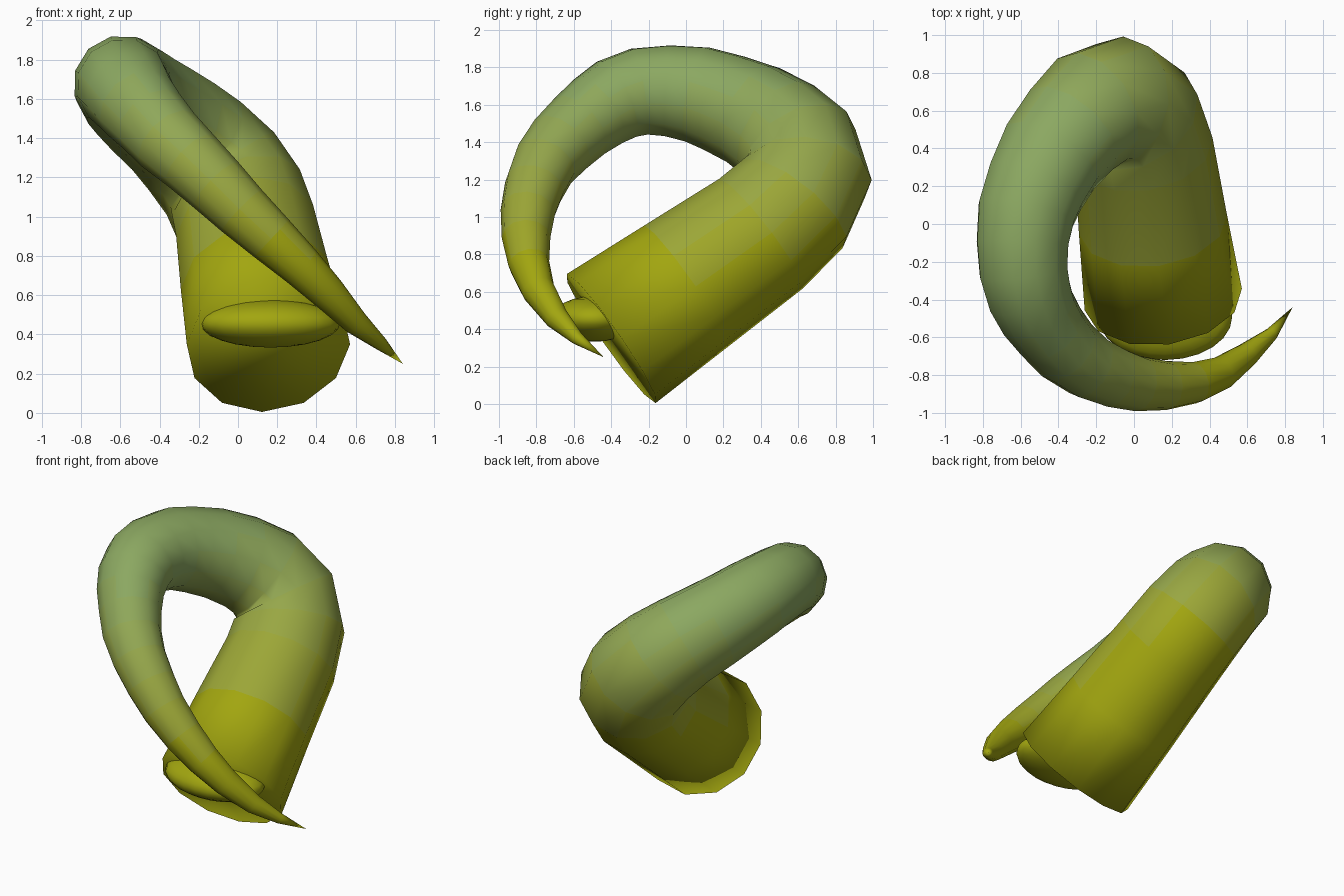
import bpy, bmesh, math
from mathutils import Vector

if "Cube" in bpy.data.objects:
    bpy.data.objects.remove(bpy.data.objects["Cube"])

SIDES = 12
# Centre line of the horn: x, y, z, radius
PATH = [
    (.155, -.40, .35, .42), (.10, .0, .63, .395), (.05, .4, .91, .37),
    (.0, .57, 1.07, .36), (-.09, .65, 1.22, .345), (-.22, .61, 1.36, .325),
    (-.33, .5, 1.46, .305), (-.44, .36, 1.545, .29), (-.52, .2, 1.61, .275),
    (-.57, .06, 1.655, .265), (-.59, -.1, 1.675, .25), (-.585, -.25, 1.67, .24),
    (-.555, -.37, 1.63, .23), (-.51, -.47, 1.565, .215), (-.44, -.57, 1.485, .2),
    (-.355, -.67, 1.39, .19), (-.24, -.755, 1.285, .175), (-.11, -.81, 1.16, .162),
    (.02, -.845, 1.03, .147), (.17, -.855, .89, .13), (.32, -.84, .75, .11),
    (.46, -.79, .61, .09), (.60, -.69, .46, .065), (.73, -.58, .35, .035),
]
TIP = Vector((.84, -.44, .25))

# Colour bands, from yellow-olive low down to grey-green at the top
LOW, HIGH, BANDS = (.36, .38, .005), (.26, .39, .12), 8
mats = []
for i in range(BANDS):
    t = i / (BANDS - 1)
    m = bpy.data.materials.new(f"olive_band_{i}")
    m.diffuse_color = [a + (b - a) * t for a, b in zip(LOW, HIGH)] + [1]
    m.use_nodes = True
    m.node_tree.nodes["Principled BSDF"].inputs["Base Color"].default_value = m.diffuse_color
    mats.append(m)


def finish(bm, name):
    """Turn a bmesh into a smooth object coloured by height."""
    bmesh.ops.recalc_face_normals(bm, faces=bm.faces)
    for f in bm.faces:
        f.smooth = True
        t = (f.calc_center_median().z - .7) / 1.1
        f.material_index = max(0, min(BANDS - 1, int(t * BANDS)))
    me = bpy.data.meshes.new(name)
    bm.to_mesh(me)
    bm.free()
    for m in mats:
        me.materials.append(m)
    ob = bpy.data.objects.new(name, me)
    bpy.context.collection.objects.link(ob)
    return ob


# Curling horn: rings swept along the centre line, tapering to a point
bm = bmesh.new()
pts = [Vector(p[:3]) for p in PATH] + [TIP]
rings, side, prev = [], Vector((0, 0, -1)), None
for i, p in enumerate(PATH):
    tan = (pts[i + 1] - pts[max(i - 1, 0)]).normalized()
    if prev:
        side = prev.rotation_difference(tan) @ side
    side = (side - tan * side.dot(tan)).normalized()
    up, prev = tan.cross(side), tan
    rings.append([bm.verts.new(pts[i] + p[3] * (side * math.cos(a) + up * math.sin(a)))
                  for a in (2 * math.pi * k / SIDES for k in range(SIDES))])
for a, b in zip(rings, rings[1:]):
    for k in range(SIDES):
        j = (k + 1) % SIDES
        bm.faces.new((a[k], a[j], b[j], b[k]))
tip = bm.verts.new(TIP)
for k in range(SIDES):
    bm.faces.new((rings[-1][k], rings[-1][(k + 1) % SIDES], tip))
bm.faces.new(rings[0])  # base cap
finish(bm, "curled_horn")

# Flattened pad on the base
bm = bmesh.new()
bmesh.ops.create_uvsphere(bm, u_segments=24, v_segments=12, radius=1)
for v in bm.verts:
    v.co = Vector((.165 + v.co.x * .355, -.49 + v.co.y * .23, .455 + v.co.z * .122))
finish(bm, "base_pad")
